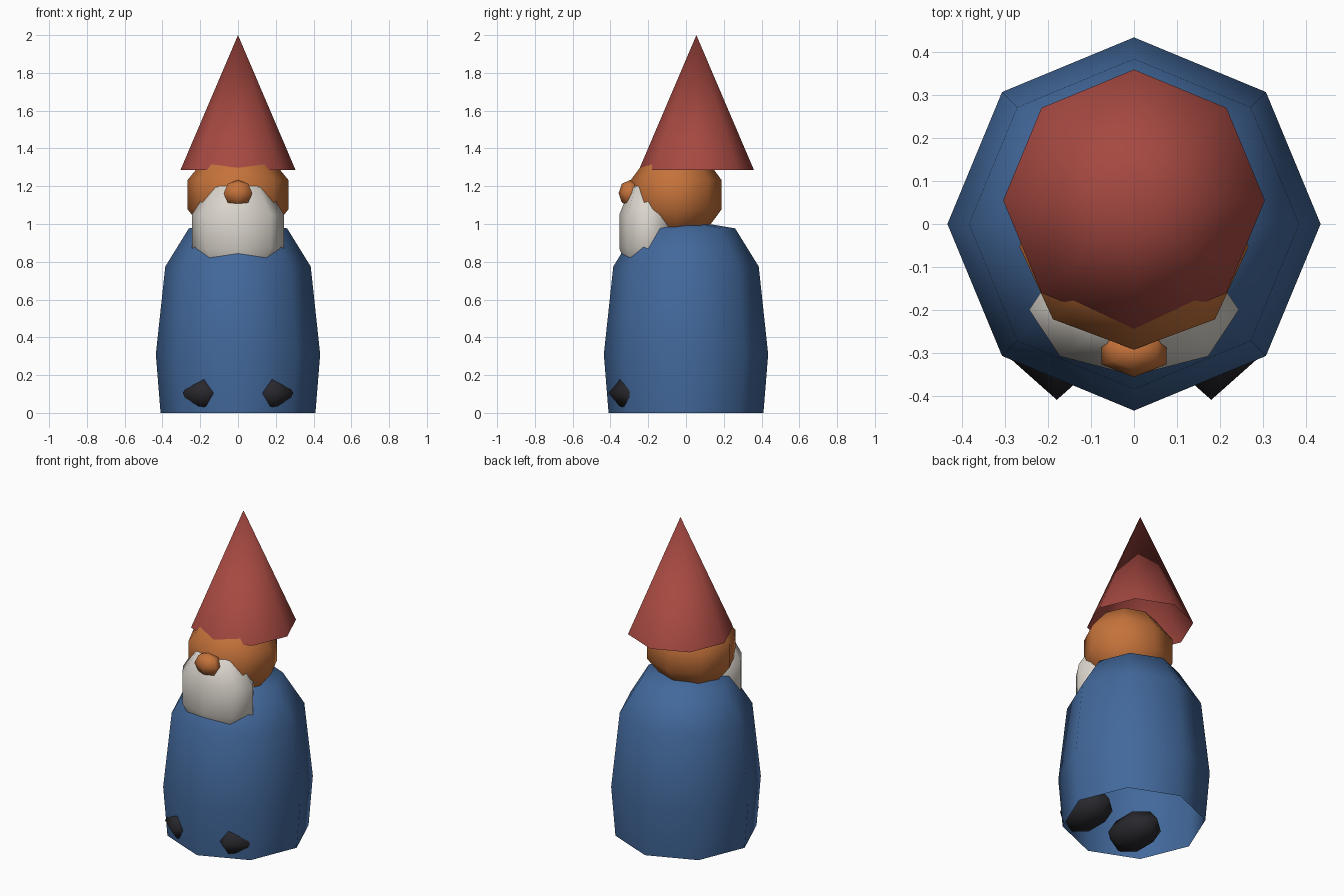
import bpy, bmesh, math

if "Cube" in bpy.data.objects:
    bpy.data.objects.remove(bpy.data.objects["Cube"])


def material(name, rgb):
    m = bpy.data.materials.new(name)
    m.diffuse_color = (*rgb, 1)
    m.use_nodes = True
    m.node_tree.nodes["Principled BSDF"].inputs["Base Color"].default_value = m.diffuse_color
    return m


BLUE = material("coat blue", (0.055, 0.14, 0.33))
RED = material("hat red", (0.38, 0.066, 0.053))
SKIN = material("skin orange", (0.56, 0.17, 0.043))
WHITE = material("beard white", (0.70, 0.66, 0.60))
BLACK = material("boot black", (0.021, 0.021, 0.026))


def lathe(name, profile, sides, mat, center=(0, 0, 0), scale=(1, 1, 1)):
    """Revolve (radius, z) points; radius 0 makes a pole. One corner faces -y."""
    bm = bmesh.new()
    rings = []
    for r, z in profile:
        ring = []
        for i in range(1 if r == 0 else sides):
            a = math.tau * i / sides - math.pi / 2
            p = (r * math.cos(a), r * math.sin(a), z)
            ring.append(bm.verts.new([c + s * v for c, s, v in zip(center, scale, p)]))
        rings.append(ring)
    for lo, hi in zip(rings, rings[1:]):
        for i in range(sides):
            j = (i + 1) % sides
            quad = [lo[i % len(lo)], lo[j % len(lo)], hi[j % len(hi)], hi[i % len(hi)]]
            bm.faces.new(list(dict.fromkeys(quad)))
    for f in bm.faces:
        f.smooth = True
    me = bpy.data.meshes.new(name)
    bm.to_mesh(me)
    bm.free()
    me.materials.append(mat)
    ob = bpy.data.objects.new(name, me)
    bpy.context.collection.objects.link(ob)
    return ob


def ball(name, center, size, sides, rings, mat):
    """Low-poly ellipsoid with the given radii."""
    angles = [math.pi * k / rings for k in range(1, rings)]
    arc = [(0, -1)] + [(math.sin(t), -math.cos(t)) for t in angles] + [(0, 1)]
    return lathe(name, arc, sides, mat, center, size)


# Coat, open underneath
lathe("coat", [(0.41, 0), (0.435, 0.31), (0.385, 0.775), (0.26, 0.977), (0, 1.02)], 8, BLUE)

# Pointed hat, open underneath
lathe("hat", [(0.305, 1.285), (0, 2.0)], 8, RED, (0, 0.055, 0))

# Head, beard and nose
ball("head", (0, -0.052, 1.155), (0.281, 0.253, 0.25), 8, 5, SKIN)
ball("beard", (0, -0.20, 0.96), (0.257, 0.161, 0.29), 8, 5, WHITE)
ball("nose", (0, -0.297, 1.163), (0.088, 0.06, 0.07), 6, 4, SKIN)

# Boots poking out of the coat
for side, label in ((-1, "left"), (1, "right")):
    ball(label + "_boot", (side * 0.18, -0.21, 0.105), (0.13, 0.20, 0.10), 6, 4, BLACK)
